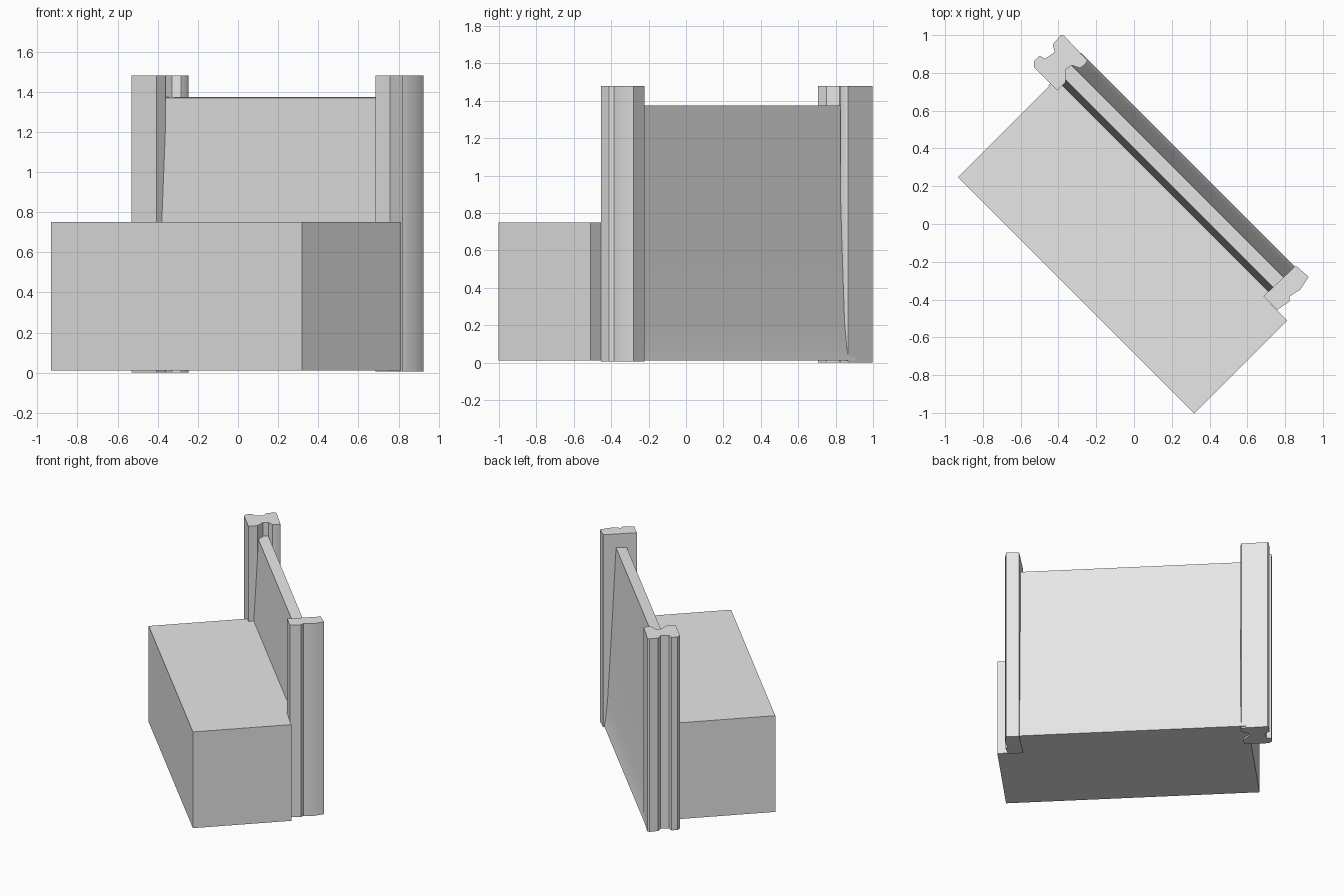
import bpy, bmesh, math
from mathutils import Matrix

if "Cube" in bpy.data.objects:
    bpy.data.objects.remove(bpy.data.objects["Cube"])

grey = bpy.data.materials.new("plain_grey")
grey.diffuse_color = (0.8, 0.8, 0.8, 1)
grey.use_nodes = True
grey.node_tree.nodes["Principled BSDF"].inputs["Base Color"].default_value = grey.diffuse_color

# Local frame: u runs along the wall, v towards its back; turned -45 degrees
TURN = Matrix.Rotation(math.radians(-45), 4, 'Z')


def extrude(name, points, offset):
    """Extrude a closed 3D outline by an offset and turn it into place."""
    bm = bmesh.new()
    face = bm.faces.new([bm.verts.new(p) for p in points])
    geo = bmesh.ops.extrude_face_region(bm, geom=[face])["geom"]
    verts = [g for g in geo if isinstance(g, bmesh.types.BMVert)]
    bmesh.ops.translate(bm, verts=verts, vec=offset)
    bmesh.ops.recalc_face_normals(bm, faces=bm.faces[:])
    bm.transform(TURN)
    mesh = bpy.data.meshes.new(name)
    bm.to_mesh(mesh)
    bm.free()
    mesh.materials.append(grey)
    obj = bpy.data.objects.new(name, mesh)
    bpy.context.collection.objects.link(obj)
    bpy.context.view_layer.objects.active = obj
    obj.select_set(True)
    bpy.ops.object.shade_smooth_by_angle(angle=math.radians(30))
    obj.select_set(False)
    return obj


def upright(name, outline, z0, z1):
    return extrude(name, [(u, v, z0) for u, v in outline], (0, 0, z1 - z0))


# Low block in front of the wall
upright("front_block", [(-0.834, -0.483), (0.935, -0.483),
                        (0.935, 0.212), (-0.834, 0.212)], 0.012, 0.75)

# Wide post with a notch on both sides
upright("left_post", [(-0.962, 0.212), (-0.787, 0.212), (-0.787, 0.275),
                      (-0.813, 0.304), (-0.834, 0.325), (-0.827, 0.361),
                      (-0.785, 0.382), (-0.78, 0.417), (-0.787, 0.438),
                      (-0.969, 0.443), (-0.981, 0.431), (-0.976, 0.368),
                      (-0.94, 0.346), (-0.951, 0.286), (-0.983, 0.276),
                      (-0.983, 0.233)], 0, 1.48)

# Narrow post with a shallow outer notch
upright("right_post", [(0.755, 0.214), (0.858, 0.214), (0.872, 0.291),
                       (0.854, 0.31), (0.868, 0.377), (0.852, 0.456),
                       (0.762, 0.45)], 0.005, 1.48)

# Wall panel between the posts, leaning thinner towards the top
profile = [(0.2, 0.012), (0.2, 0.75), (0.25, 0.75), (0.284, 1.37),
           (0.36, 1.375), (0.37, 1.17), (0.395, 0.65), (0.42, 0.2),
           (0.432, 0.07), (0.443, 0.012)]
extrude("wall_panel", [(-0.84, v, z) for v, z in profile], (1.65, 0, 0))
